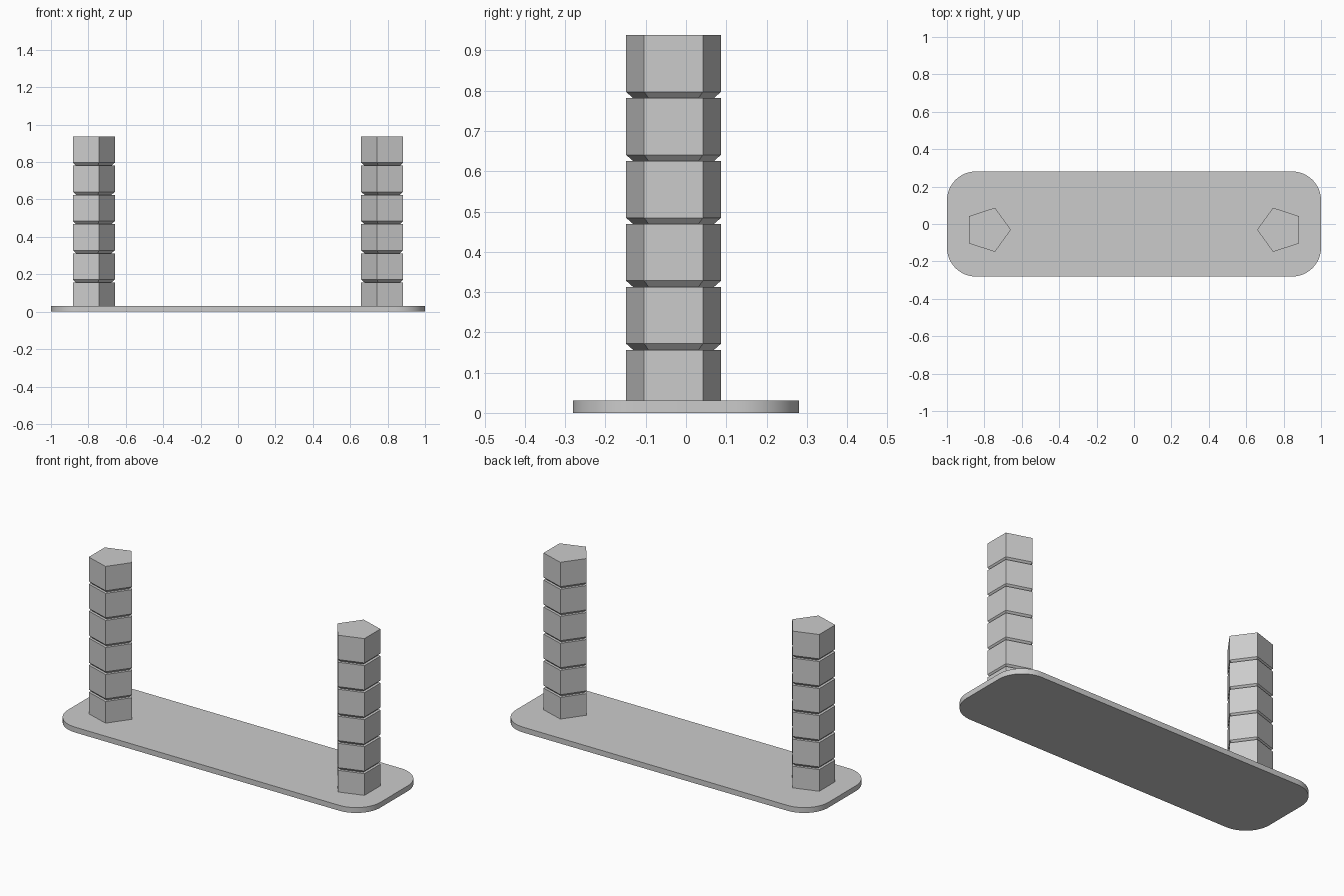
import bpy
import bmesh
from math import cos, sin, pi, radians

cube = bpy.data.objects.get("Cube")
if cube:
    bpy.data.objects.remove(cube, do_unlink=True)

GREY = (0.6, 0.6, 0.6, 1.0)
mat = bpy.data.materials.new("plain grey")
mat.use_nodes = True
mat.diffuse_color = GREY
mat.node_tree.nodes["Principled BSDF"].inputs["Base Color"].default_value = GREY


def loft(name, rings):
    """Skin a stack of equal-length point rings and cap both ends."""
    bm = bmesh.new()
    loops = [[bm.verts.new(p) for p in ring] for ring in rings]
    n = len(loops[0])
    for low, high in zip(loops, loops[1:]):
        for i in range(n):
            j = (i + 1) % n
            bm.faces.new((low[i], low[j], high[j], high[i]))
    bm.faces.new(loops[0][::-1])
    bm.faces.new(loops[-1])
    bmesh.ops.recalc_face_normals(bm, faces=bm.faces)
    mesh = bpy.data.meshes.new(name)
    bm.to_mesh(mesh)
    bm.free()
    mesh.materials.append(mat)
    obj = bpy.data.objects.new(name, mesh)
    bpy.context.collection.objects.link(obj)
    return obj


# Base plate with rounded corners
HALF_X, HALF_Y, THICK, CORNER, STEPS = 1.0, 0.281, 0.031, 0.155, 12
outline = []
for k, (sx, sy) in enumerate(((1, 1), (-1, 1), (-1, -1), (1, -1))):
    for s in range(STEPS + 1):
        a = (k + s / STEPS) * pi / 2
        outline.append((sx * (HALF_X - CORNER) + CORNER * cos(a),
                        sy * (HALF_Y - CORNER) + CORNER * sin(a)))
plate = loft("base_plate", [[(x, y, z) for x, y in outline] for z in (0, THICK)])
bpy.ops.object.select_all(action="DESELECT")
plate.select_set(True)
bpy.context.view_layer.objects.active = plate
bpy.ops.object.shade_smooth_by_angle(angle=radians(30))

# Pentagonal columns of stacked blocks, each block tapered in at its foot
BLOCK, TAPER, RADIUS, NARROW, COUNT = 0.1563, 0.0156, 0.124, 0.85, 6


def pentagon(cx, side, radius, z):
    return [(cx - side * radius * cos(2 * pi * i / 5),
             -0.031 + radius * sin(2 * pi * i / 5), z) for i in range(5)]


for name, side in (("left_column", 1), ("right_column", -1)):
    cx = side * 0.782
    rings = []
    for b in range(COUNT):
        z = b * BLOCK
        if b:
            rings.append(pentagon(cx, side, RADIUS * NARROW, z))
        rings.append(pentagon(cx, side, RADIUS, z + TAPER))
        rings.append(pentagon(cx, side, RADIUS, z + BLOCK))
    loft(name, rings)
